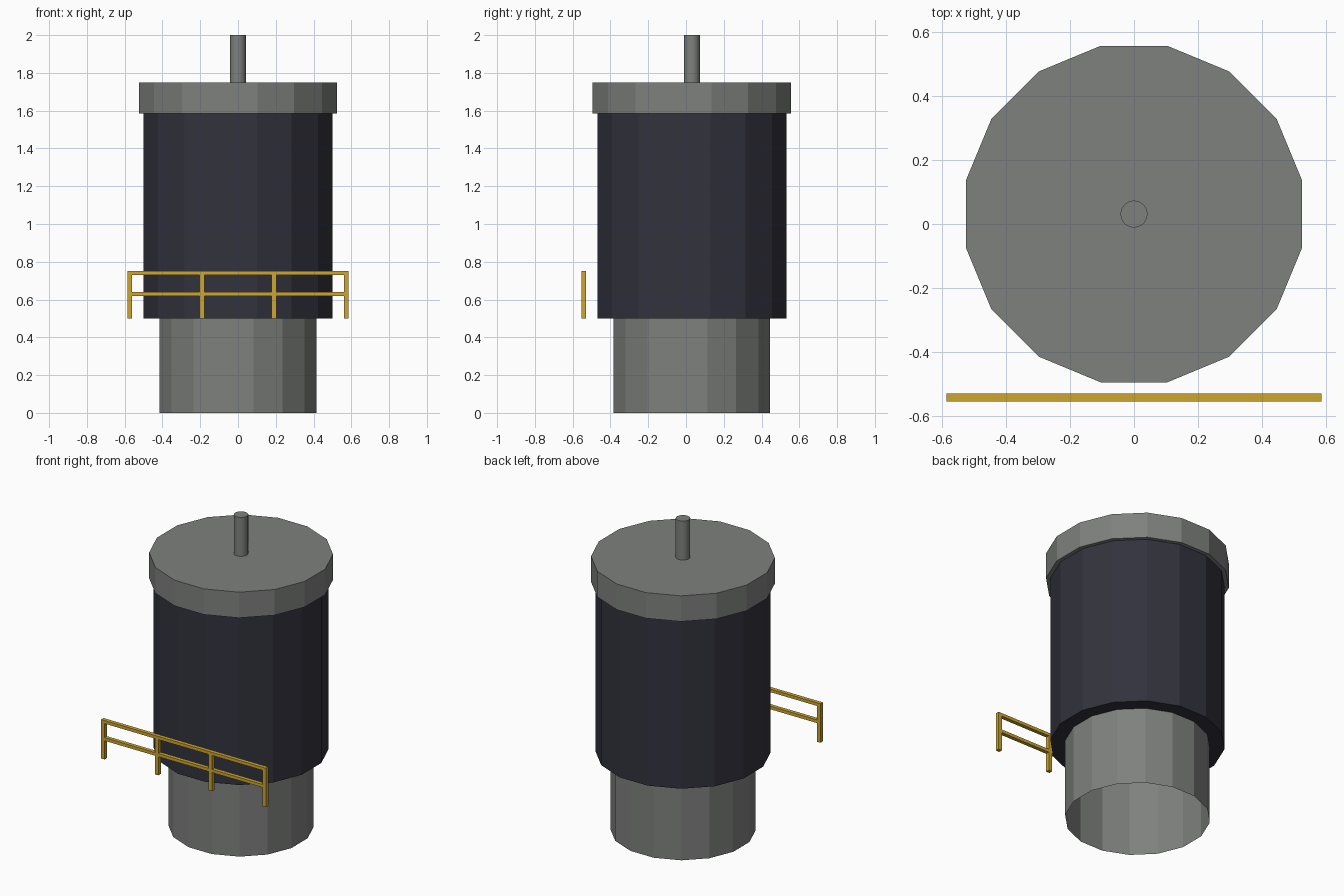
import bpy
import math

cube = bpy.data.objects.get("Cube")
if cube:
    bpy.data.objects.remove(cube, do_unlink=True)


def make_material(name, rgb):
    mat = bpy.data.materials.new(name)
    mat.use_nodes = True
    mat.diffuse_color = (*rgb, 1)
    mat.node_tree.nodes["Principled BSDF"].inputs["Base Color"].default_value = (*rgb, 1)
    return mat


grey = make_material("concrete grey", (0.21, 0.22, 0.21))
dark = make_material("dark slate", (0.032, 0.032, 0.047))
yellow = make_material("safety yellow", (0.61, 0.38, 0.03))

SIDES = 16
CENTRE_Y = 0.031


def drum(name, radius, z0, z1, mat, sides=SIDES, fill="NGON"):
    # Upright prism with a flat facing the front
    bpy.ops.mesh.primitive_cylinder_add(
        vertices=sides, radius=radius, depth=z1 - z0, end_fill_type=fill,
        location=(0, CENTRE_Y, (z0 + z1) / 2), rotation=(0, 0, math.pi / sides))
    obj = bpy.context.object
    obj.name = name
    obj.data.materials.append(mat)
    return obj


def bar(name, centre, size):
    bpy.ops.mesh.primitive_cube_add(size=1, location=centre)
    obj = bpy.context.object
    obj.name = name
    obj.scale = size
    bpy.ops.object.transform_apply(location=False, rotation=False, scale=True)
    obj.data.materials.append(yellow)


# Tank: hollow base, main body, lid and mast
drum("base_skirt", 0.423, 0, 0.5, grey, fill="NOTHING")
drum("tank_body", 0.51, 0.5, 1.585, dark)
drum("tank_lid", 0.535, 1.585, 1.75, grey)
drum("top_mast", 0.042, 1.75, 2.0, grey, sides=32)
bpy.ops.object.shade_smooth_by_angle(angle=math.radians(30))

# Guard rail in front of the tank
RAIL_Y = -0.541
THICK = 0.025
SPAN = 1.145
for i in range(4):
    x = SPAN * (i / 3 - 0.5)
    bar(f"rail_post_{i + 1}", (x, RAIL_Y, 0.625), (THICK, THICK, 0.25))
for name, z in (("top_rail", 0.74), ("middle_rail", 0.63)):
    bar(name, (0, RAIL_Y, z), (SPAN + THICK, THICK * 0.98, 0.02))
